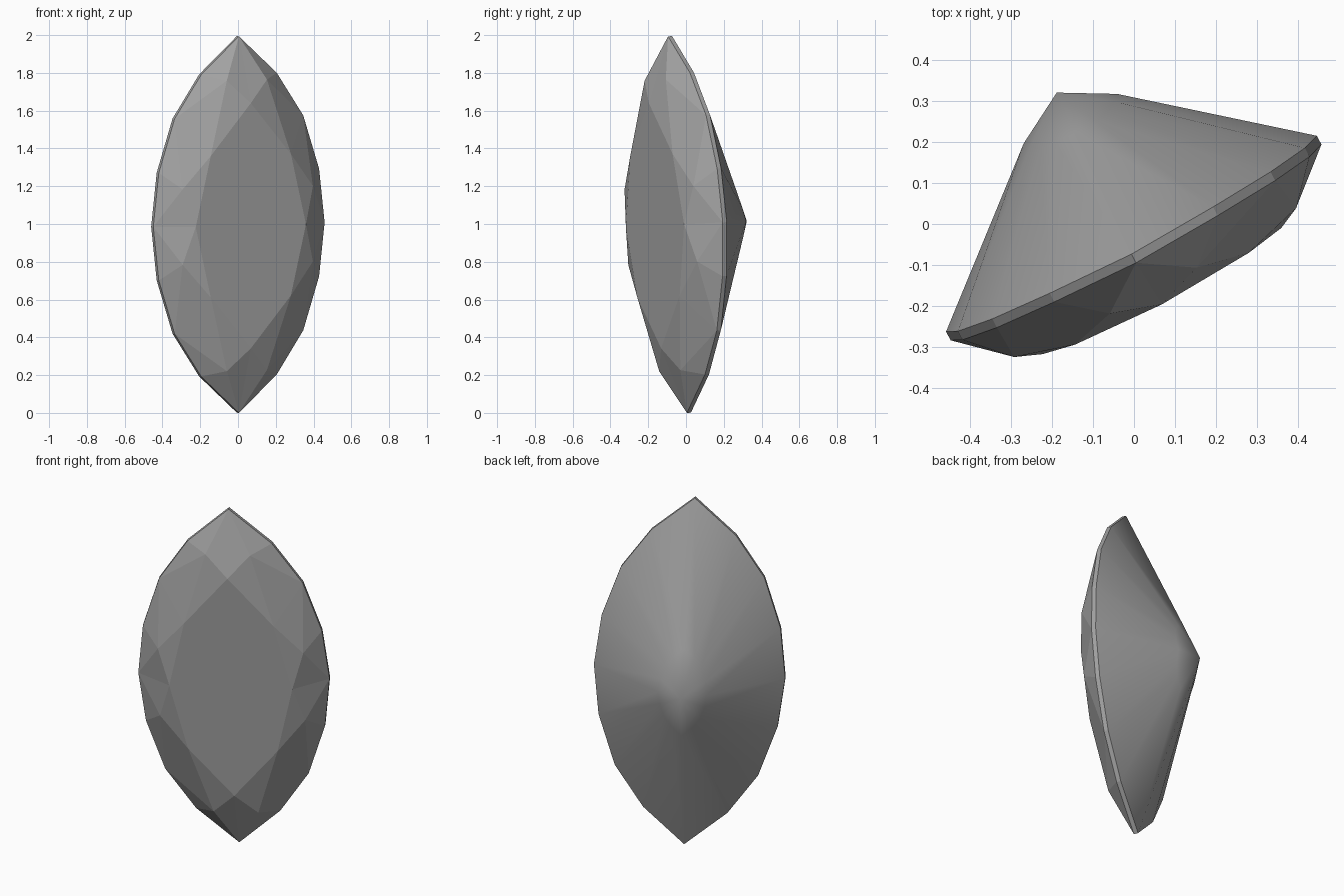
import bpy, bmesh
from mathutils import Vector, Matrix

if "Cube" in bpy.data.objects:
    bpy.data.objects.remove(bpy.data.objects["Cube"])

# Quarter profiles in gem space: a = half width, v = along the length, h = height above girdle
GIRDLE = [(.513, 0), (.48, .285), (.385, .57), (.226, .80), (0, .998)]
TABLE = [(.33, 0), (.24, .375), (0, .65)]
STAR = [(.39, .2), (.12, .77)]
TABLE_H, STAR_H = .135, (.10, .09)
GIRDLE_T = .024
LOWER_H = [-.343, -.329, -.318, -.318, -.318]   # pavilion bulges most on the short axis


def mirror_ring(q, on_axis):
    """Mirror a quarter outline into a full counter-clockwise loop."""
    left = [(-p[0],) + tuple(p[1:]) for p in reversed(q[:-1] if on_axis else q)]
    half = list(q) + left
    lower = [(p[0], -p[1]) + tuple(p[2:]) for p in reversed(half[1:-1] if on_axis else half)]
    return half + lower


bm = bmesh.new()
outline = mirror_ring(GIRDLE, True)
girdle = [bm.verts.new((a, v, 0)) for a, v in outline]
base = [bm.verts.new((a, v, -GIRDLE_T)) for a, v in outline]
lower = [bm.verts.new((a * .252, v * .252, h)) for a, v, h in
         mirror_ring([(a, v, h) for (a, v), h in zip(GIRDLE, LOWER_H)], True)]
culet = bm.verts.new((0, 0, -.415))
table = [bm.verts.new((a, v, TABLE_H)) for a, v in mirror_ring(TABLE, True)]
star = [bm.verts.new(p) for p in
        mirror_ring([(a, v, h) for (a, v), h in zip(STAR, STAR_H)], False)]

# Crown: table, star facets, kites and upper girdle facets
bm.faces.new(table)
for k in range(8):
    n = (k + 1) % 8
    g0, g1, g2 = (girdle[(2 * k + i) % 16] for i in range(3))
    bm.faces.new((table[k], star[k], table[n]))
    bm.faces.new((star[k], g0, g1))
    bm.faces.new((star[k], g1, g2))
    bm.faces.new((table[k], star[k - 1], g0))
    bm.faces.new((table[k], g0, star[k]))

# Girdle band and smooth pavilion
for i in range(16):
    j = (i + 1) % 16
    bm.faces.new((girdle[i], base[i], base[j], girdle[j]))
    for f in (bm.faces.new((base[i], lower[i], lower[j], base[j])),
              bm.faces.new((lower[i], culet, lower[j]))):
        f.smooth = True
for e in bm.edges:
    e.smooth = all(f.smooth for f in e.link_faces)

# Lean the stone: width, length and face directions
length = Vector((0, -.05, 1)).normalized()
width = Vector((.884, .467, .022)).normalized()
face = width.cross(length).normalized()
width = length.cross(face)
rot = Matrix((width, length, face)).transposed().to_4x4()
bm.transform(Matrix.Translation((.005, -.045, 1)) @ rot)
shift = -min(v.co.z for v in bm.verts)
bm.transform(Matrix.Translation((0, 0, shift)))

bmesh.ops.recalc_face_normals(bm, faces=bm.faces)
mesh = bpy.data.meshes.new("marquise_gem")
bm.to_mesh(mesh)
bm.free()

# Dark grey stone
stone = bpy.data.materials.new("dark_stone")
stone.diffuse_color = (.36, .36, .36, 1)
stone.use_nodes = True
stone.node_tree.nodes["Principled BSDF"].inputs["Base Color"].default_value = stone.diffuse_color
mesh.materials.append(stone)
gem = bpy.data.objects.new("marquise_gem", mesh)
bpy.context.collection.objects.link(gem)
